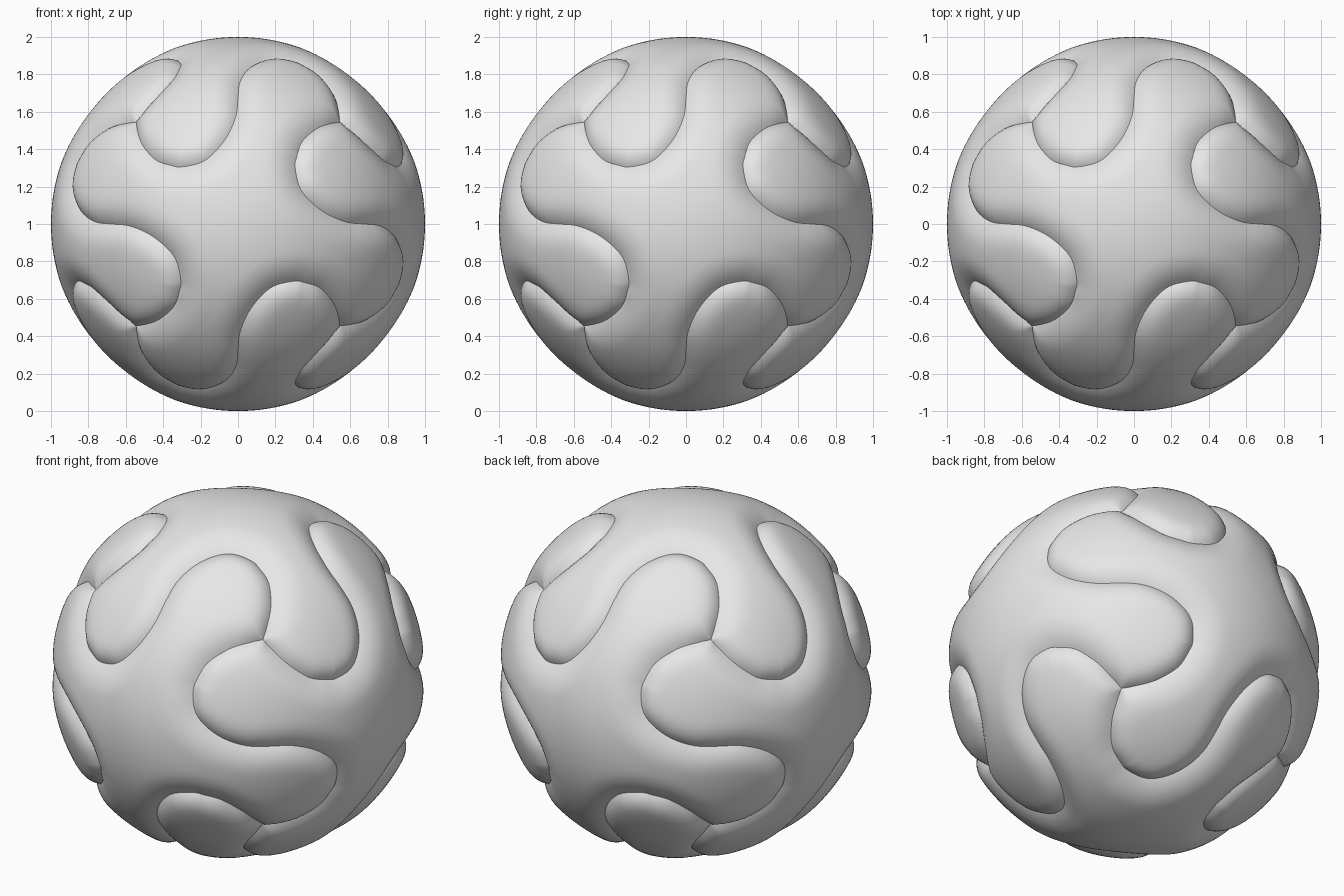
import bpy, bmesh, math
from mathutils import Vector, Matrix, kdtree
from mathutils.geometry import delaunay_2d_cdt

if "Cube" in bpy.data.objects:
    bpy.data.objects.remove(bpy.data.objects["Cube"], do_unlink=True)

# Material
grey = bpy.data.materials.new("light_grey")
grey.use_nodes = True
grey.diffuse_color = (0.8, 0.8, 0.8, 1)
grey.node_tree.nodes["Principled BSDF"].inputs["Base Color"].default_value = (0.8, 0.8, 0.8, 1)

# Half of the S-shaped seam, in the tangent plane at the seam's middle
HALF = [(0, 0), (.01, .129), (.055, .257), (.128, .355), (.208, .404), (.313, .406),
        (.375, .381), (.463, .318), (.536, .194), (.568, .07), (.57735, 0)]
STEPS = 4
SEAM_DEPTH, CORNER_DEPTH = .045, .012


def catmull_rom(points, steps):
    pts = [2 * points[0] - points[1]] + points + [2 * points[-1] - points[-2]]
    out = []
    for p0, p1, p2, p3 in zip(pts, pts[1:], pts[2:], pts[3:]):
        for i in range(steps):
            t = i / steps
            out.append(p1 + .5 * t * (p2 - p0 + t * (2 * p0 - 5 * p1 + 4 * p2 - p3
                       + t * (3 * p1 - p0 - 3 * p2 + p3))))
    return out + [points[-1]]


def on_sphere(ab):
    a, b = ab
    n = math.sqrt(1 - a * a - b * b)
    return Vector((a, (n + b) / math.sqrt(2), (n - b) / math.sqrt(2)))


def flatten(p):
    return Vector((p.x, p.y)) / (1 + p.z)


def unflatten(q):
    r2 = q.length_squared
    return Vector((2 * q.x, 2 * q.y, 1 - r2)) / (1 + r2)


# Four seams around one panel, counter-clockwise
half = [Vector(p) for p in HALF]
seam_2d = catmull_rom([-p for p in reversed(half)] + half[1:], STEPS)
seam = [on_sphere(p) for p in reversed(seam_2d)]
last = len(seam) - 1
sides = [[Matrix.Rotation(k * math.pi / 2, 3, 'Z') @ p for p in seam] for k in range(4)]
trees = []
for side in sides:
    tree = kdtree.KDTree(len(side))
    for i, p in enumerate(side):
        tree.insert(p, i)
    tree.balance()
    trees.append(tree)


def seam_distance(p):
    return min(tree.find(p)[2] for tree in trees)


def panel_radius(p):
    # Rounded fall-off: tight on outward lobes, broad on inward bays
    total = weight = bulge = 0
    for tree in trees:
        _, i, d = tree.find(p)
        w = max(d, 1e-4) ** -4
        total += w
        bulge += w * math.sin(2 * math.pi * i / last)
    s = total ** -.25
    bulge /= total
    width = .16 - .02 * bulge
    power = 2.5 + .5 * bulge
    corner = min((p - side[0]).length for side in sides)
    depth = SEAM_DEPTH + CORNER_DEPTH * math.exp(-(corner / .1) ** 2)
    return 1 - depth * max(0, 1 - s / width) ** power


# Sample points: outline, rings following it, and an even lattice inside
outline = [flatten(p) for side in sides for p in side[:-1]]
count = len(outline)
points = list(outline)
for offset in (.01, .022, .036, .052, .07, .09, .115, .14, .165):
    for i, q in enumerate(outline):
        t = (outline[(i + 1) % count] - outline[i - 1]).normalized()
        r = q + Vector((-t.y, t.x)) * offset * (1 + q.length_squared) / 2
        if seam_distance(unflatten(r)) >= .98 * offset:
            points.append(r)

# Winding test keeps lattice points within the outline


def inside(q):
    hit = False
    for a, b in zip(outline, outline[1:] + outline[:1]):
        if (a.y > q.y) != (b.y > q.y) and q.x < a.x + (b.x - a.x) * (q.y - a.y) / (b.y - a.y):
            hit = not hit
    return hit


PITCH = .02
for j in range(-40, 41):
    for i in range(-35, 36):
        q = Vector(((i + .5 * (j % 2)) * PITCH, j * PITCH * .866))
        if q.length < .75 and seam_distance(unflatten(q)) > .18 and inside(q):
            points.append(q)

verts, _, faces, *_ = delaunay_2d_cdt(points, [], [list(range(count))], 1, 1e-6)
shell = [unflatten(q) for q in verts]
shell = [p * panel_radius(p) for p in shell]

mesh = bpy.data.meshes.new("curved_panel")
mesh.from_pydata(shell, [], faces)
bm = bmesh.new()
bm.from_mesh(mesh)
for f in bm.faces:
    f.normal_update()
    f.smooth = True
    if f.normal.dot(f.calc_center_median()) < 0:
        f.normal_flip()
bm.to_mesh(mesh)
bm.free()
mesh.materials.append(grey)

# Six interlocking panels
quarter = math.pi / 2
PANELS = {"top_panel": (0, 0), "bottom_panel": (2, 0), "front_panel": (1, 0),
          "left_panel": (1, 1), "back_panel": (1, 2), "right_panel": (1, 3)}
for name, (tilt, turn) in PANELS.items():
    panel = bpy.data.objects.new(name, mesh)
    panel.location = (0, 0, 1)
    panel.rotation_euler = (tilt * quarter, 0, turn * quarter)
    bpy.context.collection.objects.link(panel)
